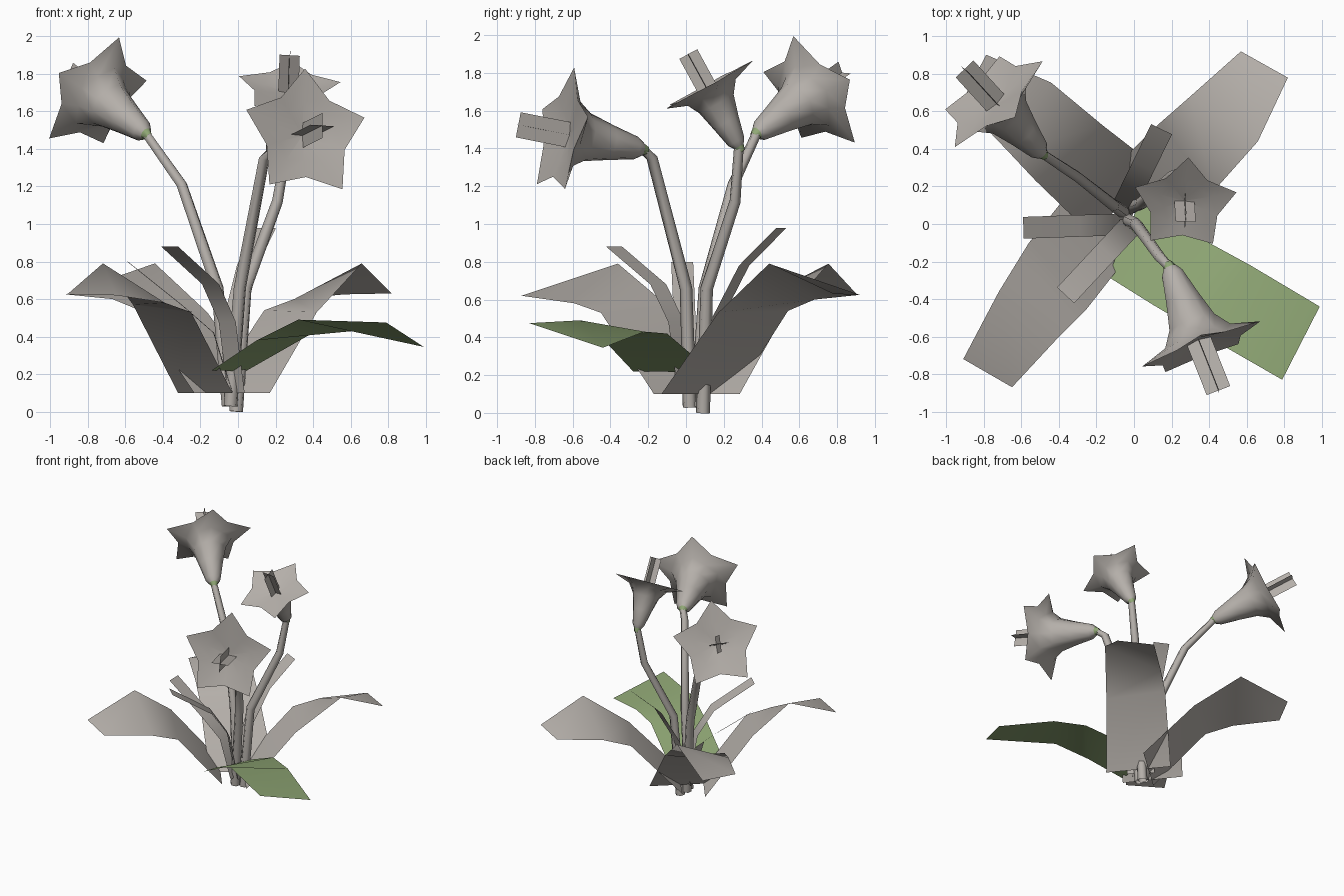
import bpy
from math import cos, sin, pi, radians
from mathutils import Vector, Matrix

cube = bpy.data.objects.get("Cube")
if cube:
    bpy.data.objects.remove(cube)


def material(name, colour):
    m = bpy.data.materials.new(name)
    m.use_nodes = True
    m.diffuse_color = colour
    m.node_tree.nodes["Principled BSDF"].inputs["Base Color"].default_value = colour
    return m


GREY = material("warm grey", (0.46, 0.43, 0.40, 1))
GREEN = material("leaf green", (0.28, 0.39, 0.18, 1))


def loft(name, rings, mat, closed=True, smooth=True):
    """Skin a list of equal-length point rows; closed rows wrap round."""
    n = len(rings[0])
    verts = [p for ring in rings for p in ring]
    faces = []
    for i in range(len(rings) - 1):
        for j in range(n if closed else n - 1):
            k = (j + 1) % n
            faces.append((i * n + j, i * n + k, (i + 1) * n + k, (i + 1) * n + j))
    mesh = bpy.data.meshes.new(name)
    mesh.from_pydata(verts, [], faces)
    mesh.materials.append(mat)
    for p in mesh.polygons:
        p.use_smooth = smooth
    ob = bpy.data.objects.new(name, mesh)
    bpy.context.collection.objects.link(ob)


def strip(name, right, left, mat, turn=0, shift=(0, 0, 0)):
    """A ribbon between two edges, turned about z and moved."""
    m = Matrix.Translation(shift) @ Matrix.Rotation(radians(turn), 4, 'Z')
    rows = [[m @ Vector(a), m @ Vector(b)] for a, b in zip(right, left)]
    loft(name, rows, mat, closed=False)


def frame(axis, hint):
    """Two unit directions square to the axis, the first nearest the hint."""
    u = (hint - axis * hint.dot(axis)).normalized()
    return u, axis.cross(u)


# Broad leaves: one twisted ribbon used twice, and a wider-set one in front
broad_right = [(.17, -.13, .1), (.42, .17, .53), (.66, .44, .79), (.82, .78, .63)]
broad_left = [(-.15, .26, .1), (.14, .54, .54), (.30, .68, .6), (.57, .92, .625)]
strip("leaf_back_left_side", broad_right, broad_left, GREY)
strip("leaf_back_right_side", broad_right, broad_left, GREY, 92, (.02, .11, 0))
strip("leaf_front_right_side",
      [(-.32, .2, .1), (-.56, -.1, .57), (-.72, -.36, .79), (-.91, -.72, .625)],
      [(-.03, -.17, .1), (-.25, -.45, .53), (-.39, -.59, .58), (-.65, -.87, .62)], GREY)

# Low green leaf
strip("leaf_green",
      [(-.14, -.28, .22), (.1, -.43, .38), (.32, -.56, .49), (.79, -.83, .475)],
      [(.04, .14, .215), (.4, -.1, .42), (.62, -.22, .43), (.99, -.44, .345)], GREEN)


# Narrow blades
def blade(name, angle, profile, half, shift):
    right = [(r, -half, z) for r, z in profile]
    left = [(r, half, z) for r, z in profile]
    strip(name, right, left, GREY, angle, shift)


blade("blade_side", 182, [(.02, .1), (.12, .42), (.28, .56), (.58, .8)], .058, (-.01, 0, 0))
blade("blade_front", 227, [(.0, .1), (.07, .48), (.2, .68), (.52, .88)], .062, (-.01, 0, 0))
blade("blade_back", 64, [(.06, .1), (.16, .5), (.32, .78), (.54, .98)], .062, (-.09, .02, 0))


# Stems
def stem(name, path, r0, r1, mat=GREY, sides=6):
    pts = [Vector(p) for p in path]
    rings = []
    for i, p in enumerate(pts):
        t = (pts[min(i + 1, len(pts) - 1)] - pts[max(i - 1, 0)]).normalized()
        u, v = frame(t, Vector((1, .3, 0)))
        r = r0 + (r1 - r0) * i / (len(pts) - 1)
        rings.append([p + r * (u * cos(2 * pi * k / sides) + v * sin(2 * pi * k / sides))
                      for k in range(sides)])
    loft(name, rings, mat)


# Trumpet flowers: (length, tip radius, notch radius) as fractions
BELL = [(0, .1, .1), (.08, .17, .17), (.4, .27, .26), (.7, .38, .35), (.88, .55, .46),
        (1, 1, .66)]
FACE = [(1, 1, .66), (.95, .5, .4), (.9, .01, .01)]


def flower(name, neck, centre, hint, radius):
    neck, centre = Vector(neck), Vector(centre)
    length = (centre - neck).length
    axis = (centre - neck) / length
    u, v = frame(axis, Vector(hint))

    def ring(t, tip, notch):
        points = []
        for k in range(10):
            a, r = pi * k / 5, radius * (notch if k % 2 else tip)
            points.append(neck + axis * t * length + (u * cos(a) + v * sin(a)) * r)
        return points

    loft(name + "_trumpet", [ring(*row) for row in BELL], GREY)
    loft(name + "_star_face", [ring(*row) for row in FACE], GREY)
    # green collar at the neck
    stem(name + "_collar", [neck - axis * .03, neck + axis * .015],
         .02, .1 * radius + .006, GREEN)
    # crossed stamen sheets
    w = .19 * radius
    for tag, d in (("a", u), ("b", v)):
        loft(name + "_stamen_" + tag,
             [[neck + axis * length * t - d * w, neck + axis * length * t + d * w]
              for t in (.6, 1.53)], GREY, closed=False, smooth=False)


plants = (
    ("right_flower", [(-.05, .06, .03), (-.11, .1, .66), (-.3, .25, 1.21), (-.49, .375, 1.48)],
     (-.76, .67, 1.69), (.115, -.09, .31), .345),
    ("front_flower", [(-.04, .02, .03), (.01, .0, .66), (.14, -.18, 1.35), (.19, -.23, 1.395)],
     (.36, -.66, 1.48), (0, .06, .345), .355),
    ("left_flower", [(-.01, .09, 0), (.04, .11, .66), (.21, .26, 1.12), (.26, .28, 1.41)],
     (.27, .105, 1.73), (.02, .23, .15), .285),
)
for name, path, centre, hint, radius in plants:
    stem(name + "_stem", path, .038, .026)
    flower(name, path[-1], centre, hint, radius)
